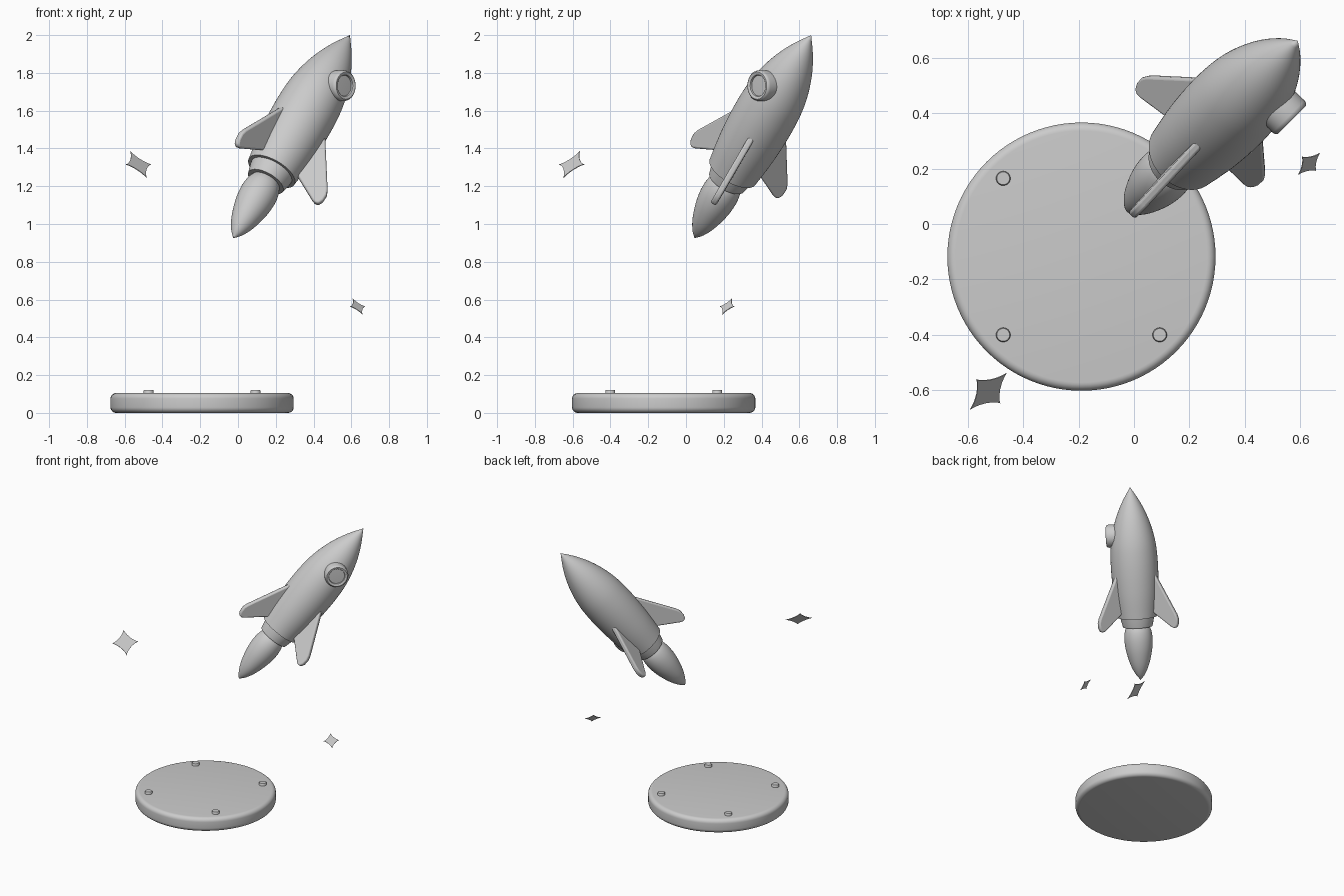
import bpy, bmesh, math
from mathutils import Matrix, Vector

if "Cube" in bpy.data.objects:
    bpy.data.objects.remove(bpy.data.objects["Cube"])

grey = bpy.data.materials.new("plain grey")
grey.diffuse_color = (0.6, 0.6, 0.6, 1)
grey.use_nodes = True
grey.node_tree.nodes["Principled BSDF"].inputs["Base Color"].default_value = grey.diffuse_color


def finish(name, bm, matrix=Matrix(), smooth=True, bevel=0):
    """Turn a bmesh into a placed object with material and shading."""
    bmesh.ops.remove_doubles(bm, verts=bm.verts, dist=1e-5)
    bmesh.ops.recalc_face_normals(bm, faces=bm.faces)
    me = bpy.data.meshes.new(name)
    bm.to_mesh(me)
    bm.free()
    ob = bpy.data.objects.new(name, me)
    bpy.context.collection.objects.link(ob)
    ob.matrix_world = matrix
    me.materials.append(grey)
    if bevel:
        mod = ob.modifiers.new("rounded_edges", 'BEVEL')
        mod.width, mod.segments, mod.limit_method = bevel, 3, 'ANGLE'
    if smooth:
        bpy.ops.object.select_all(action='DESELECT')
        ob.select_set(True)
        bpy.context.view_layer.objects.active = ob
        bpy.ops.object.shade_smooth_by_angle(angle=math.radians(40))
    return ob


def spline(pts, n=4):
    """Smooth a short profile with a Catmull-Rom curve."""
    p = [Vector(q) for q in pts]
    p = [2 * p[0] - p[1]] + p + [2 * p[-1] - p[-2]]
    out = []
    for a, b, c, d in zip(p, p[1:], p[2:], p[3:]):
        for i in range(n):
            t = i / n
            out.append(0.5 * (2 * b + (c - a) * t + (2 * a - 5 * b + 4 * c - d) * t * t
                              + (3 * b - a - 3 * c + d) * t ** 3))
    return [(max(v[0], 0), v[1]) for v in out] + [tuple(pts[-1])]


def lathe(name, profile, matrix=Matrix(), steps=64):
    """Revolve (radius, height) points about the local z axis."""
    bm = bmesh.new()
    vs = [bm.verts.new((r, 0, z)) for r, z in profile]
    es = [bm.edges.new(e) for e in zip(vs, vs[1:])]
    bmesh.ops.spin(bm, geom=vs + es, axis=(0, 0, 1), cent=(0, 0, 0),
                   angle=math.tau, steps=steps)
    return finish(name, bm, matrix)


def plate(name, outline, thickness, matrix, bevel=0):
    """Extrude a flat outline, centred on the local xy plane."""
    bm = bmesh.new()
    face = bm.faces.new([bm.verts.new((x, y, -thickness / 2)) for x, y in outline])
    new = bmesh.ops.extrude_face_region(bm, geom=[face])["geom"]
    bmesh.ops.translate(bm, vec=(0, 0, thickness),
                        verts=[v for v in new if isinstance(v, bmesh.types.BMVert)])
    return finish(name, bm, matrix, bevel > 0, bevel)


def frame(x, y, z, origin):
    m = Matrix((x, y, z)).transposed().to_4x4()
    m.translation = origin
    return m


# Launch pad with rounded rims
R, H, B = 0.485, 0.105, 0.03
arc = [(R - B + B * math.cos(a), B * math.sin(a))
       for a in (math.pi / 2 * i / 6 for i in range(7))]
pad = [(0, 0)] + [(r, B - z) for r, z in reversed(arc)]
pad += [(r, H - B + z) for r, z in arc] + [(0, H)]
PX, PY = -0.19, -0.118
lathe("launch_pad", pad, Matrix.Translation((PX, PY, 0)), 96)

# Four studs on the pad
for sx in (-1, 1):
    for sy in (-1, 1):
        lathe("pad_stud", [(0, 0.09), (0.026, 0.09), (0.026, 0.118), (0.023, 0.122), (0, 0.122)],
              Matrix.Translation((PX + sx * 0.283, PY + sy * 0.283, 0)), 32)

# Rocket frame: local z runs from the flame tip to the nose
tilt, k = math.radians(39.1), math.sqrt(0.5)
st, ct = math.sin(tilt), math.cos(tilt)
axis = Vector((st * k, st * k, ct))
back = Vector((-ct * k, -ct * k, st))
side = Vector((k, -k, 0))
rocket = frame(back, side, axis, (-0.025, 0.045, 0.925))

# Hull
hull = spline([(0, 1.385), (0.06, 1.285), (0.106, 1.185), (0.138, 1.085), (0.158, 0.985),
               (0.166, 0.885), (0.167, 0.785), (0.163, 0.685), (0.155, 0.585), (0.139, 0.455)])
lathe("hull", hull + [(0, 0.455)], rocket)

# Engine collar and flame
lathe("engine_collar", [(0, 0.47), (0.122, 0.47), (0.118, 0.44), (0.105, 0.385), (0, 0.385)], rocket)
flame = spline([(0.078, 0.392), (0.094, 0.35), (0.1, 0.29), (0.092, 0.21),
                (0.067, 0.115), (0.035, 0.045), (0, 0)])
lathe("flame", [(0, 0.392)] + flame, rocket)

# Three fins around the tail
fin = [(0.11, 0.86), (0.318, 0.482), (0.329, 0.45), (0.327, 0.41),
       (0.315, 0.385), (0.295, 0.38), (0.275, 0.39), (0.1, 0.515)]
upright = Matrix.Rotation(math.pi / 2, 4, 'X')
for ang in (4, 127, 246):
    plate("fin", fin, 0.034, rocket @ Matrix.Rotation(math.radians(ang), 4, 'Z') @ upright, 0.01)

# Porthole ring and recessed glass on the side
port = frame(axis, back, axis.cross(back), rocket @ Vector((0, 0, 1.04)))
ring = [(0.055, 0.11), (0.081, 0.11), (0.082, 0.17), (0.079, 0.181), (0.072, 0.187),
        (0.064, 0.187), (0.057, 0.182), (0.055, 0.174), (0.055, 0.11)]
lathe("porthole_ring", ring, port, 48)
lathe("porthole_glass", [(0.056, 0.12), (0.056, 0.172), (0, 0.174)], port, 48)

# Two thin four-pointed stars
outline = []
for q in range(4):
    for i in range(8):
        t = math.pi / 2 * i / 8
        x, y = math.cos(t) ** 2.75, math.sin(t) ** 2.75
        outline.append(((x, y), (-y, x), (-x, -y), (y, -x))[q])
u = Vector((k, k, 0))
n = Vector((0.53, -0.53, 0.66)).normalized()
for centre, r in (((-0.527, -0.605, 1.315), 0.093), ((0.633, 0.218, 0.563), 0.055)):
    plate("star", [(x * r, y * r) for x, y in outline], 0.004, frame(u, n.cross(u), n, centre))
